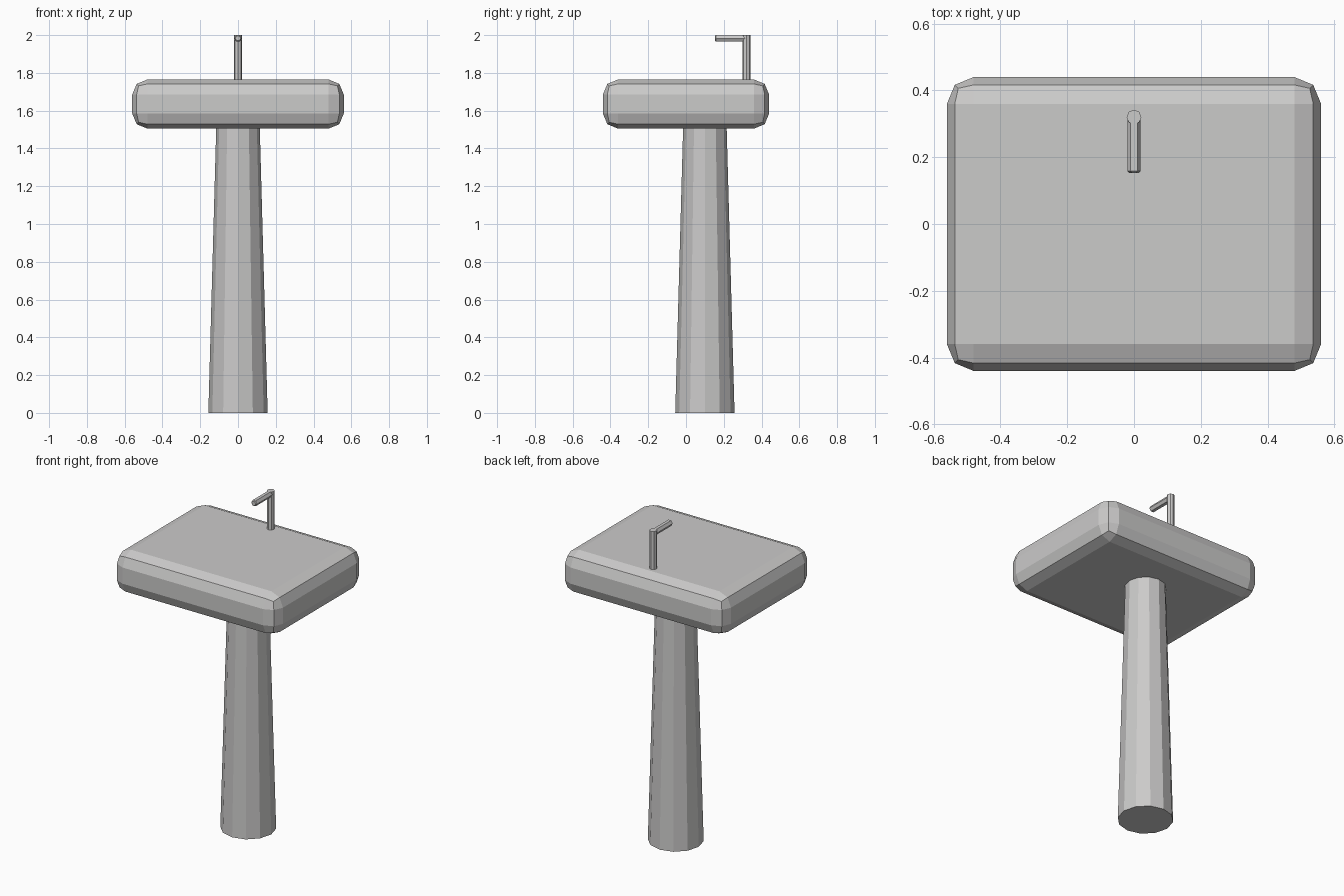
import bpy
import bmesh
from math import pi
from mathutils import Matrix

cube = bpy.data.objects.get("Cube")
if cube:
    bpy.data.objects.remove(cube, do_unlink=True)

# One grey ceramic colour for every part
GREY = (0.6, 0.595, 0.59, 1.0)
ceramic = bpy.data.materials.new("ceramic_grey")
ceramic.use_nodes = True
ceramic.diffuse_color = GREY
ceramic.node_tree.nodes["Principled BSDF"].inputs["Base Color"].default_value = GREY


def add_part(name, bm, location):
    mesh = bpy.data.meshes.new(name)
    bm.to_mesh(mesh)
    bm.free()
    mesh.materials.append(ceramic)
    obj = bpy.data.objects.new(name, mesh)
    obj.location = location
    bpy.context.collection.objects.link(obj)
    return obj


def add_bevel(obj, width, segments):
    mod = obj.modifiers.new("rounded_edges", "BEVEL")
    mod.width = width
    mod.segments = segments
    mod.limit_method = "ANGLE"
    mod.angle_limit = pi / 2.5


def tube(name, sides, r_start, r_end, length, location, turn=None):
    bm = bmesh.new()
    bmesh.ops.create_cone(bm, cap_ends=True, segments=sides,
                          radius1=r_start, radius2=r_end, depth=length)
    if turn:
        bmesh.ops.transform(bm, matrix=turn, verts=bm.verts)
    return add_part(name, bm, location)


# Basin: a solid block with rounded edges
bm = bmesh.new()
bmesh.ops.create_cube(bm, size=1)
bmesh.ops.scale(bm, vec=(1.12, 0.88, 0.26), verts=bm.verts)
basin = add_part("basin", bm, (0, 0, 1.635))
add_bevel(basin, 0.08, 2)

# Tapered pedestal, set towards the back
tube("pedestal", 12, 0.157, 0.115, 1.52, (0, 0.1, 0.76))

# Tap: upright pipe and a six-sided spout pointing forward
tube("tap_pipe", 8, 0.022, 0.022, 0.245, (0, 0.32, 1.8775))
lay_forward = Matrix.Rotation(pi / 2, 4, "X") @ Matrix.Rotation(pi / 2, 4, "Z")
spout = tube("tap_spout", 6, 0.0195, 0.0195, 0.167, (0, 0.2365, 1.983), lay_forward)
add_bevel(spout, 0.005, 1)
